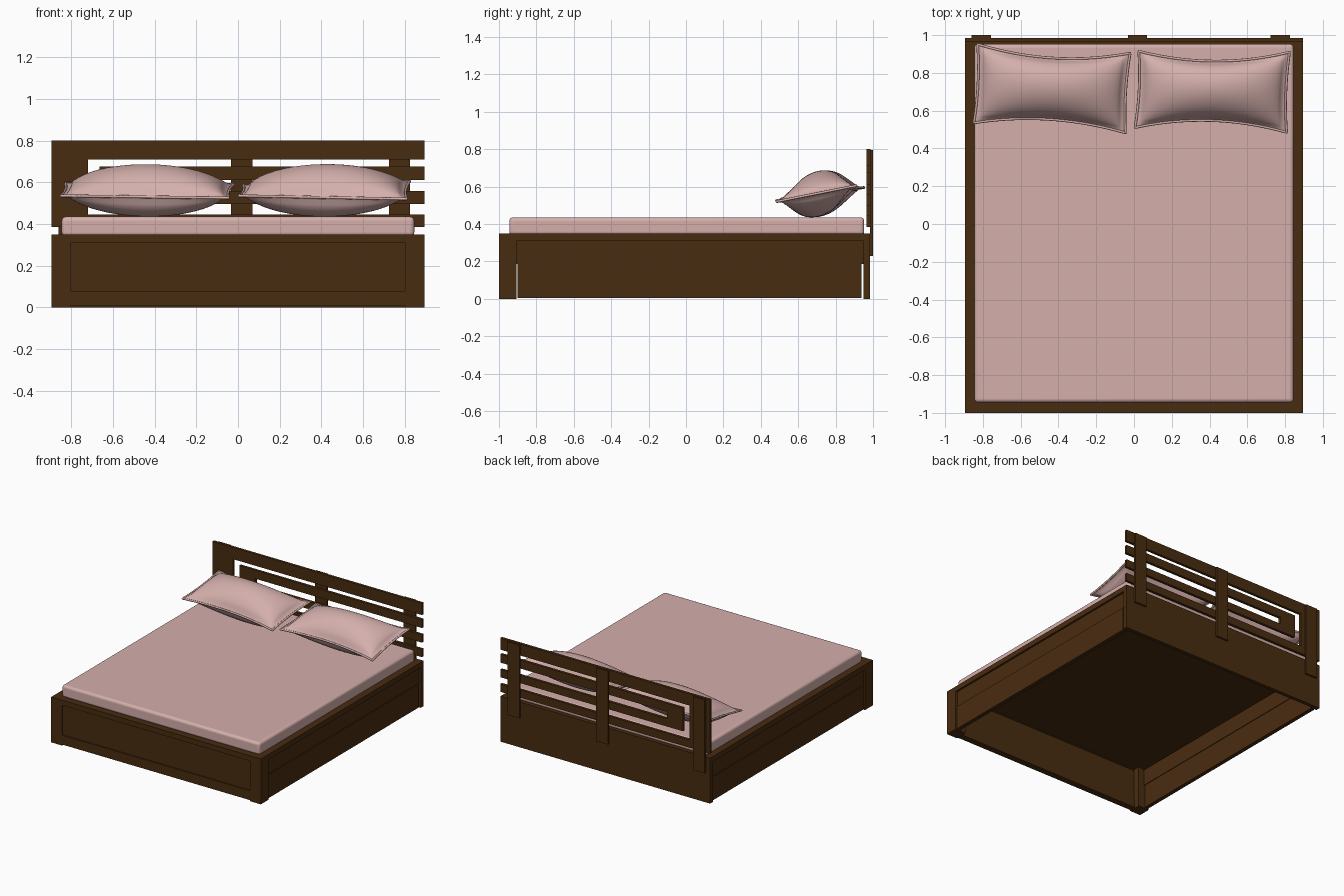
import bpy, bmesh, math
from mathutils import Vector

if "Cube" in bpy.data.objects:
    bpy.data.objects.remove(bpy.data.objects["Cube"])


def material(name, rgb):
    m = bpy.data.materials.new(name)
    m.diffuse_color = (*rgb, 1.0)
    m.use_nodes = True
    m.node_tree.nodes["Principled BSDF"].inputs["Base Color"].default_value = m.diffuse_color
    return m


WOOD = material("dark_brown_wood", (0.066, 0.025, 0.005))
PINK = material("dusty_pink_fabric", (0.66, 0.43, 0.41))


def finish(name, bm, mat):
    bmesh.ops.recalc_face_normals(bm, faces=bm.faces)
    me = bpy.data.meshes.new(name)
    bm.to_mesh(me)
    bm.free()
    me.materials.append(mat)
    ob = bpy.data.objects.new(name, me)
    bpy.context.collection.objects.link(ob)
    return ob


def box(name, x, y, z, mat=WOOD):
    """Box from (min, max) ranges on each axis."""
    bm = bmesh.new()
    bmesh.ops.create_cube(bm, size=1)
    for v in bm.verts:
        v.co = Vector([(r[0] + r[1]) / 2 + c * (r[1] - r[0])
                       for c, r in zip(v.co, (x, y, z))])
    return finish(name, bm, mat)


def smooth(ob, angle=40):
    bpy.ops.object.select_all(action='DESELECT')
    ob.select_set(True)
    bpy.context.view_layer.objects.active = ob
    bpy.ops.object.shade_smooth_by_angle(angle=math.radians(angle))


def extrude_outline(name, pts, y0, y1):
    """Flat xz outline given depth along y."""
    bm = bmesh.new()
    f = bm.faces.new([bm.verts.new((x, y0, z)) for x, z in pts])
    r = bmesh.ops.extrude_face_region(bm, geom=[f])
    bmesh.ops.translate(bm, vec=(0, y1 - y0, 0),
                        verts=[v for v in r["geom"] if isinstance(v, bmesh.types.BMVert)])
    return finish(name, bm, WOOD)


W = 0.895

# Front: frame around a recessed panel
box("front_panel", (-0.81, 0.81), (-0.99, -0.955), (0.07, 0.32))
box("front_top_rail", (-0.805, 0.805), (-1.0, -0.95), (0.31, 0.35))
box("front_bottom_rail", (-0.805, 0.805), (-1.0, -0.95), (0.008, 0.08))

# Sides: posts, top rail, upper board and lower drawer board
for s, side in ((-1, "left"), (1, "right")):
    def sx(a, b):
        return tuple(sorted((s * a, s * b)))
    box(side + "_front_post", sx(0.803, W), (-1.0, -0.905), (0, 0.35))
    box(side + "_back_post", sx(0.84, W), (0.95, 0.985), (0, 0.35))
    box(side + "_top_rail", sx(0.84, W), (-0.906, 0.951), (0.31, 0.35))
    box(side + "_upper_board", sx(0.85, 0.88), (-0.906, 0.951), (0.185, 0.312))
    box(side + "_drawer_front", sx(0.855, 0.886), (-0.9, 0.937), (0.005, 0.187))

# Back board and mattress platform
box("back_board", (-0.85, 0.85), (0.957, 0.985), (0, 0.35))
box("mattress_platform", (-0.85, 0.85), (-0.96, 0.96), (0.318, 0.346))

# Mattress with rounded edges
mattress = box("mattress", (-0.845, 0.845), (-0.945, 0.953), (0.34, 0.435), PINK)
bev = mattress.modifiers.new("round", 'BEVEL')
bev.width = 0.02
bev.segments = 5
smooth(mattress, 60)

# Headboard: two nested C-shaped outlines opening to the right


def c_shape(name, x0, x1, zb, zt, bot, top):
    extrude_outline(name, [(x0, zb), (W, zb), (W, zb + bot), (x1, zb + bot),
                           (x1, zt - top), (W, zt - top), (W, zt), (x0, zt)],
                    0.965, 0.986)


c_shape("headboard_outer_frame", -W, -0.72, 0.385, 0.80, 0.06, 0.09)
c_shape("headboard_inner_frame", -0.665, -0.53, 0.497, 0.675, 0.06, 0.065)

# Headboard supports
for i, x in enumerate((-0.86, -0.033, 0.723)):
    box("headboard_support_%d" % (i + 1), (x, x + 0.102), (0.985, 1.0), (0.23, 0.795))


def pillow(name, tl, tr, bl, br, dip_top, dip_bot):
    """Puffed cushion between four plan corners, with a flat flange and piping."""
    nx, ny = 44, 30

    def at(u, v, side):
        a, b = (u + 1) / 2, (v + 1) / 2
        p = (Vector(bl) * (1 - a) + Vector(br) * a) * (1 - b) + \
            (Vector(tl) * (1 - a) + Vector(tr) * a) * b
        p.y += (1 - u * u) * (dip_bot * (1 - b) - dip_top * b)
        p.x -= u * 0.012 * (1 - v * v)
        k = max(0, 1 - (u / 0.95) ** 2) * max(0, 1 - (v / 0.93) ** 2)
        edge = abs(u) > 0.9999 or abs(v) > 0.9999
        p.z += side * (0 if edge else 0.004 + 0.118 * k ** 0.55)
        return p

    bm = bmesh.new()
    us = [math.sin(math.pi * (i / nx - 0.5)) * 0.5 + (i / nx - 0.5) for i in range(nx + 1)]
    vs = [math.sin(math.pi * (j / ny - 0.5)) * 0.5 + (j / ny - 0.5) for j in range(ny + 1)]
    for side in (-1, 1):
        g = [[bm.verts.new(at(u, v, side)) for v in vs] for u in us]
        for i in range(nx):
            for j in range(ny):
                bm.faces.new((g[i][j], g[i + 1][j], g[i + 1][j + 1], g[i][j + 1]))
    bmesh.ops.remove_doubles(bm, verts=bm.verts, dist=1e-5)
    smooth(finish(name, bm, PINK), 60)

    # piping along the seam
    loop = [at(u, -1, 1) for u in us[:-1]] + [at(1, v, 1) for v in vs[:-1]] + \
           [at(u, 1, 1) for u in us[:0:-1]] + [at(-1, v, 1) for v in vs[:0:-1]]
    cu = bpy.data.curves.new(name + "_piping", 'CURVE')
    cu.dimensions = '3D'
    cu.bevel_depth = 0.007
    cu.bevel_resolution = 2
    sp = cu.splines.new('POLY')
    sp.points.add(len(loop) - 1)
    for pt, co in zip(sp.points, loop):
        pt.co = (*co, 1)
    sp.use_cyclic_u = True
    cu.materials.append(PINK)
    bpy.context.collection.objects.link(bpy.data.objects.new(name + "_piping", cu))


pillow("left_pillow", (-0.828, 0.952, 0.595), (-0.02, 0.905, 0.59),
       (-0.848, 0.535, 0.535), (-0.045, 0.482, 0.525), 0.05, 0.045)
pillow("right_pillow", (0.025, 0.915, 0.585), (0.824, 0.91, 0.605),
       (0.005, 0.51, 0.535), (0.808, 0.485, 0.52), 0.05, 0.05)
